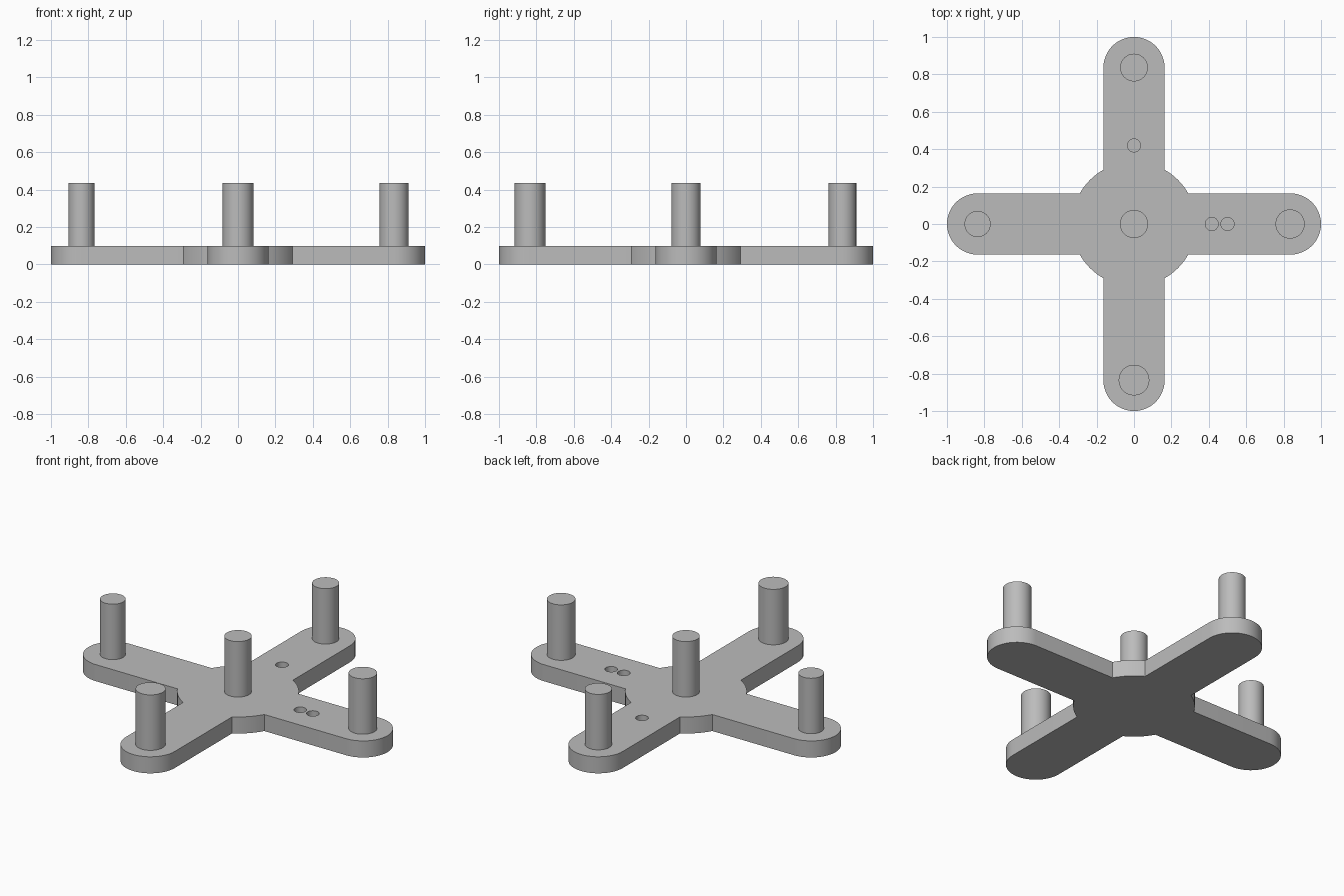
import bpy, bmesh, math

if "Cube" in bpy.data.objects:
    bpy.data.objects.remove(bpy.data.objects["Cube"])

ARM_HALF = 0.1635      # half width of an arm and radius of its rounded tip
TIP = 1 - ARM_HALF     # distance of the tip centres and outer pegs
HUB = 0.333            # radius of the central disc
PLATE_TOP = 0.1
PEG_TOP = 0.435
HOLE_DEPTH = 0.05

grey = bpy.data.materials.new("plain_grey")
grey.diffuse_color = (0.5, 0.5, 0.5, 1)
grey.use_nodes = True
grey.node_tree.nodes["Principled BSDF"].inputs["Base Color"].default_value = grey.diffuse_color


def finish(obj):
    bpy.ops.object.select_all(action='DESELECT')
    obj.select_set(True)
    bpy.context.view_layer.objects.active = obj
    bpy.ops.object.shade_smooth_by_angle(angle=math.radians(30))


def cylinder(name, x, y, radius, z0, z1, sides=48):
    bpy.ops.mesh.primitive_cylinder_add(vertices=sides, radius=radius, depth=z1 - z0,
                                        location=(x, y, (z0 + z1) / 2))
    obj = bpy.context.object
    obj.name = name
    obj.data.materials.append(grey)
    return obj


# Cross-shaped plate: one rounded arm and one hub arc, repeated four times
outline = []
a0 = math.asin(ARM_HALF / HUB)
for k in range(4):
    turn = k * math.pi / 2
    pts = []
    for i in range(25):
        t = -math.pi / 2 + math.pi * i / 24
        pts.append((TIP + ARM_HALF * math.cos(t), ARM_HALF * math.sin(t)))
    for i in range(9):
        t = a0 + (math.pi / 2 - 2 * a0) * i / 8
        pts.append((HUB * math.cos(t), HUB * math.sin(t)))
    c, s = math.cos(turn), math.sin(turn)
    outline += [(x * c - y * s, x * s + y * c) for x, y in pts]

bm = bmesh.new()
base = bm.faces.new([bm.verts.new((x, y, 0)) for x, y in outline])
top = bmesh.ops.extrude_face_region(bm, geom=[base])
bmesh.ops.translate(bm, vec=(0, 0, PLATE_TOP),
                    verts=[g for g in top["geom"] if isinstance(g, bmesh.types.BMVert)])
bmesh.ops.recalc_face_normals(bm, faces=bm.faces)
mesh = bpy.data.meshes.new("cross_plate")
bm.to_mesh(mesh)
bm.free()
mesh.materials.append(grey)
plate = bpy.data.objects.new("cross_plate", mesh)
bpy.context.collection.objects.link(plate)

# Small blind holes sunk into the plate
for x, y in ((0.416, 0), (0.5, 0), (0, 0.42)):
    cutter = cylinder("hole_cutter", x, y, 0.035, PLATE_TOP - HOLE_DEPTH, PLATE_TOP + 0.05, 32)
    cutter.hide_render = True
    mod = plate.modifiers.new("hole", 'BOOLEAN')
    mod.operation = 'DIFFERENCE'
    mod.solver = 'EXACT'
    mod.object = cutter
    bpy.context.view_layer.objects.active = plate
    bpy.ops.object.modifier_apply(modifier=mod.name)
    bpy.data.objects.remove(cutter)
finish(plate)

# Pegs, each with a slightly different radius
pegs = {
    "centre_peg": (0, 0, 0.075),
    "left_peg": (-TIP, 0, 0.07),
    "right_peg": (TIP - 0.002, 0, 0.078),
    "back_peg": (0, TIP, 0.074),
    "front_peg": (0, -TIP + 0.002, 0.082),
}
for name, (x, y, r) in pegs.items():
    finish(cylinder(name, x, y, r, PLATE_TOP - 0.01, PEG_TOP))
